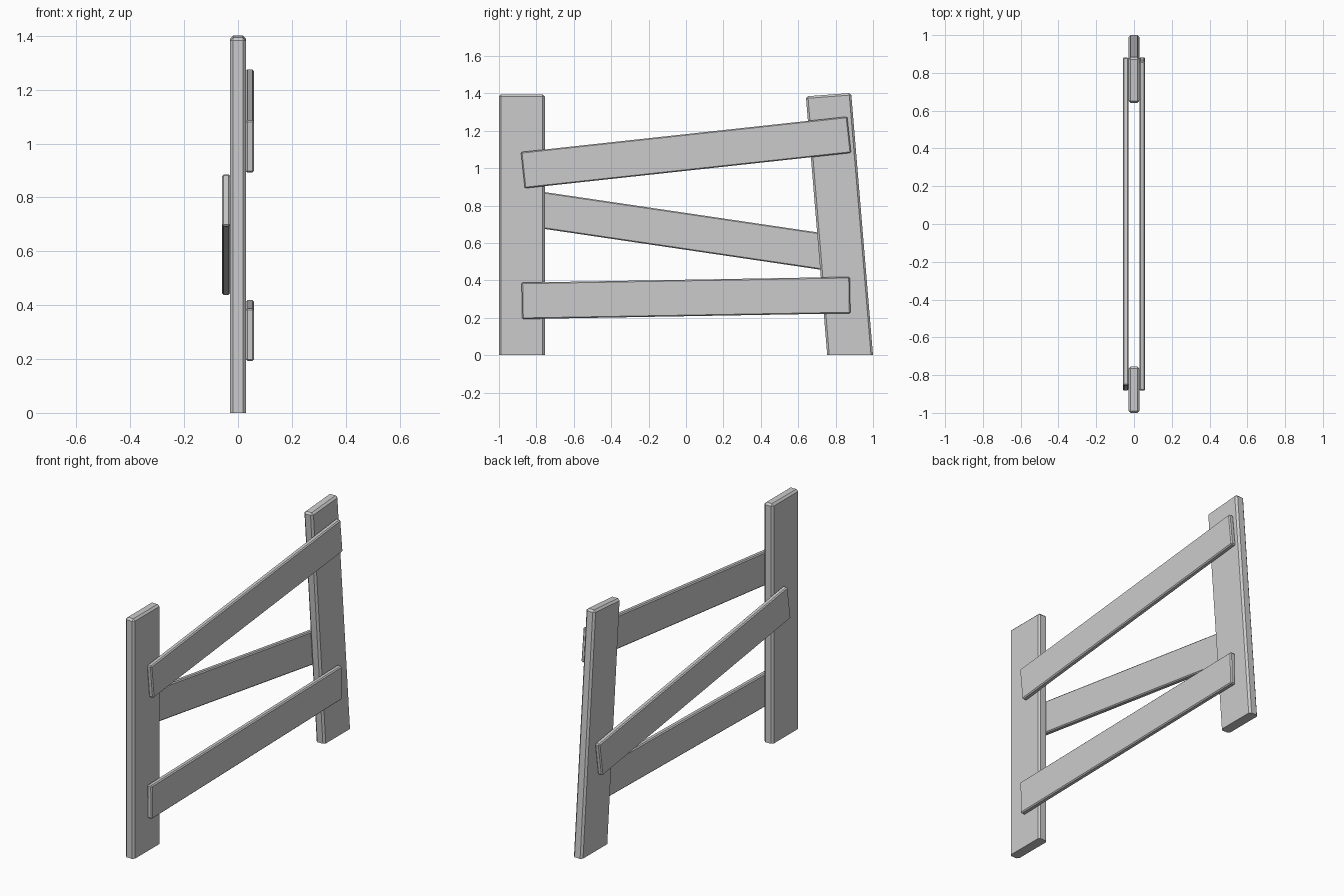
import bpy, bmesh
from math import cos, sin, radians

if "Cube" in bpy.data.objects:
    bpy.data.objects.remove(bpy.data.objects["Cube"])


def board(name, outline, x0, x1, bevel, flat_bottom=False):
    """Extrude a (y, z) outline along x and chamfer its edges."""
    bm = bmesh.new()
    face = bm.faces.new([bm.verts.new((x0, y, z)) for y, z in outline])
    ext = bmesh.ops.extrude_face_region(bm, geom=[face])
    moved = [v for v in ext["geom"] if isinstance(v, bmesh.types.BMVert)]
    bmesh.ops.translate(bm, verts=moved, vec=(x1 - x0, 0, 0))
    bmesh.ops.recalc_face_normals(bm, faces=bm.faces[:])
    edges = [e for e in bm.edges
             if not (flat_bottom and all(v.co.z < 1e-4 for v in e.verts))]
    bmesh.ops.bevel(bm, geom=edges, offset=bevel, segments=1,
                    profile=0.5, affect='EDGES')
    bmesh.ops.recalc_face_normals(bm, faces=bm.faces[:])
    mesh = bpy.data.meshes.new(name)
    bm.to_mesh(mesh)
    bm.free()
    obj = bpy.data.objects.new(name, mesh)
    bpy.context.collection.objects.link(obj)
    return obj


def rail(name, z, angle, x0, x1, length=1.755, height=0.195):
    """A tilted plank centred on y = 0."""
    c, s = cos(radians(angle)), sin(radians(angle))
    corners = [(-1, -1), (1, -1), (1, 1), (-1, 1)]
    pts = [(a * length / 2 * c - b * height / 2 * s,
            z + a * length / 2 * s + b * height / 2 * c) for a, b in corners]
    return board(name, pts, x0, x1, 0.006)


# Upright post and leaning post, both cut flat at the ground
board("straight_post", [(-1, 0), (-0.755, 0), (-0.755, 1.394), (-1, 1.394)],
      -0.029, 0.029, 0.011, True)
board("leaning_post", [(0.755, 0), (1.0, 0), (0.883, 1.402), (0.641, 1.384)],
      -0.029, 0.029, 0.011, True)

# Two rails on one side, one on the other
rail("top_rail", 1.084, 6.2, 0.029, 0.059)
rail("bottom_rail", 0.306, 1.0, 0.029, 0.059)
rail("middle_rail", 0.662, -8.4, -0.059, -0.029)
